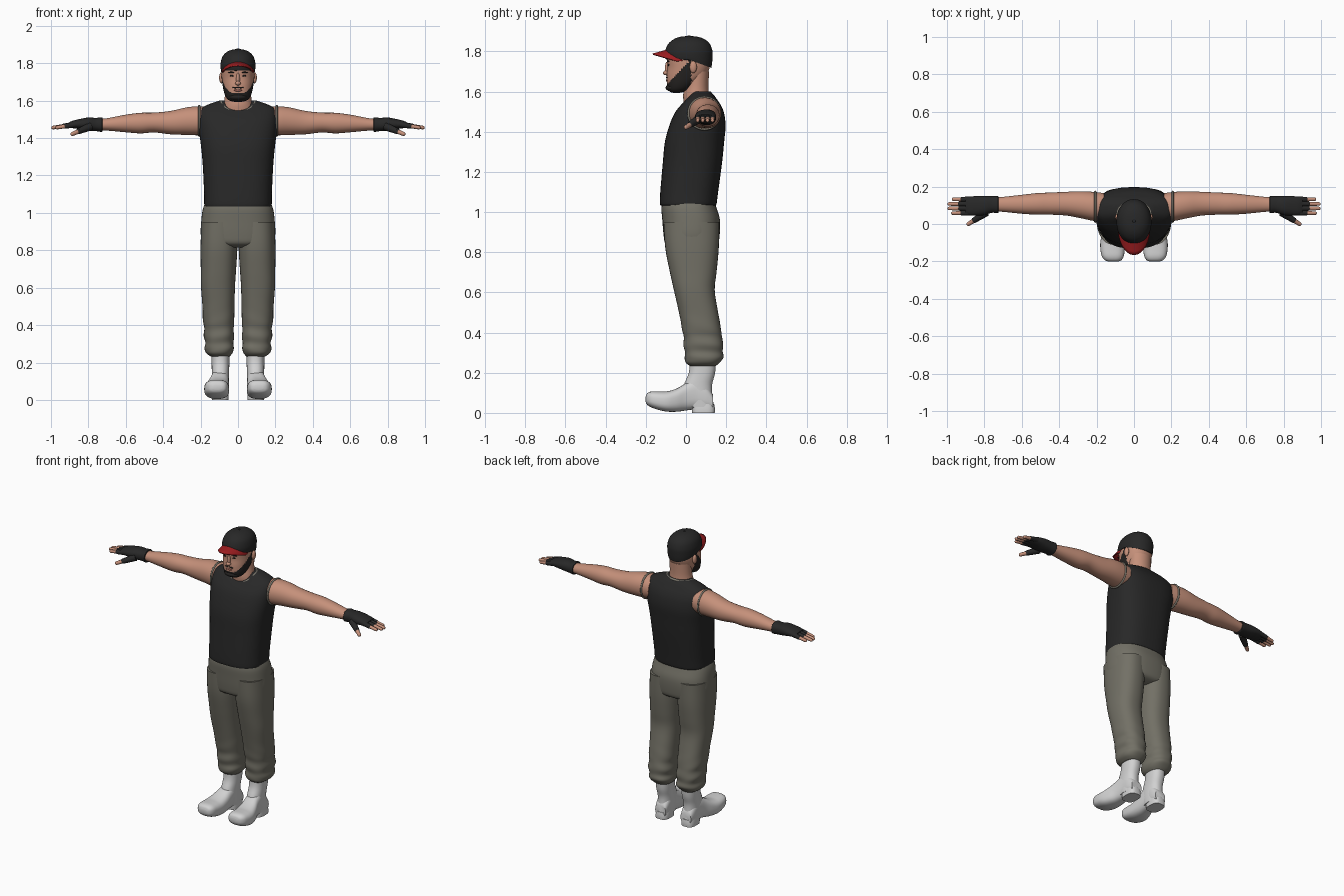
import bpy, bmesh, math
from mathutils import Vector

if "Cube" in bpy.data.objects:
    bpy.data.objects.remove(bpy.data.objects["Cube"])


def material(name, rgb):
    m = bpy.data.materials.new(name)
    m.diffuse_color = (*rgb, 1)
    m.use_nodes = True
    m.node_tree.nodes["Principled BSDF"].inputs["Base Color"].default_value = m.diffuse_color
    return m


SKIN = material("skin", (0.56, 0.28, 0.195))
BLACK = material("black cloth", (0.021, 0.021, 0.021))
HAIR = material("dark hair", (0.018, 0.016, 0.015))
OLIVE = material("olive grey cloth", (0.17, 0.163, 0.132))
WHITE = material("light boots", (0.64, 0.64, 0.64))
RED = material("red visor", (0.33, 0.012, 0.014))
TRIM = material("grey trim", (0.2, 0.185, 0.15))
LIP = material("lips", (0.36, 0.13, 0.1))


def finish(name, bm, mats, mirror=False):
    bmesh.ops.recalc_face_normals(bm, faces=bm.faces)
    me = bpy.data.meshes.new(name)
    bm.to_mesh(me)
    bm.free()
    for m in mats:
        me.materials.append(m)
    ob = bpy.data.objects.new(name, me)
    bpy.context.collection.objects.link(ob)
    if mirror:
        ob.modifiers.new("mirror", 'MIRROR').use_mirror_merge = False
    return ob


def resample(secs, k):
    """Catmull-Rom interpolation through the cross-sections."""
    out = []
    for i in range(len(secs) - 1):
        p = [secs[max(i - 1, 0)], secs[i], secs[i + 1], secs[min(i + 2, len(secs) - 1)]]
        for j in range(k):
            t = j / k
            out.append([0.5 * (2 * b + (c - a) * t + (2 * a - 5 * b + 4 * c - d) * t * t
                               + (3 * b - a - 3 * c + d) * t ** 3) for a, b, c, d in zip(*p)])
    return out + [list(secs[-1])]


def loft(name, axis, secs, mats, n=40, k=4, e=2.3, mirror=False, fold=0, rule=None, warp=None):
    """Skin oval sections (position, a0, a1, b0, b1) along an axis."""
    bm = bmesh.new()
    rings = []
    for t, a0, a1, b0, b1 in resample(secs, k):
        ring = []
        for i in range(n):
            w = 2 * math.pi * i / n
            c, s = math.cos(w), math.sin(w)
            f = 1 + fold * math.sin(3 * w + t * 75) * max(0, min(1, (0.55 - t) * 4))
            a = (a0 + a1) / 2 + (a1 - a0) / 2 * f * math.copysign(abs(c) ** (2 / e), c)
            b = (b0 + b1) / 2 + (b1 - b0) / 2 * f * math.copysign(abs(s) ** (2 / e), s)
            co = Vector({'X': (t, a, b), 'Y': (a, t, b), 'Z': (a, b, t)}[axis])
            ring.append(bm.verts.new(warp(co) if warp else co))
        rings.append(ring)
    for r, q in zip(rings, rings[1:]):
        for i in range(n):
            bm.faces.new((r[i], r[(i + 1) % n], q[(i + 1) % n], q[i]))
    bm.faces.new(rings[0])
    bm.faces.new(rings[-1])
    if rule:
        for f in bm.faces:
            f.material_index = rule(f.calc_center_median())
    return finish(name, bm, mats, mirror)


def sym(secs):
    return [(z, -r, r, y0, y1) for z, r, y0, y1 in secs]


def rod(name, p0, p1, r0, r1, mat):
    """Tapered rod with a rounded end, mirrored to both sides."""
    p0, p1 = Vector(p0), Vector(p1)
    bm = bmesh.new()
    bmesh.ops.create_cone(bm, cap_ends=True, segments=14, radius1=r0, radius2=r1, depth=(p1 - p0).length)
    rot = (p1 - p0).to_track_quat('Z', 'Y')
    for v in bm.verts:
        v.co = rot @ v.co + (p0 + p1) / 2
    s = bmesh.ops.create_uvsphere(bm, u_segments=14, v_segments=8, radius=r1)
    bmesh.ops.translate(bm, verts=s['verts'], vec=p1)
    return finish(name, bm, [mat], True)


def blob(name, loc, size, mat, mirror=True):
    bm = bmesh.new()
    bmesh.ops.create_uvsphere(bm, u_segments=18, v_segments=12, radius=1)
    for v in bm.verts:
        v.co = Vector(loc) + v.co * Vector(size)
    return finish(name, bm, [mat], mirror)


def piping(name, pts, r, mat, mirror=False):
    """Closed thin tube through points."""
    cu = bpy.data.curves.new(name, 'CURVE')
    cu.dimensions, cu.bevel_depth, cu.bevel_resolution = '3D', r, 2
    sp = cu.splines.new('POLY')
    sp.points.add(len(pts) - 1)
    for p, c in zip(sp.points, pts):
        p.co = (*c, 1)
    sp.use_cyclic_u = True
    tmp = bpy.data.objects.new("tmp", cu)
    bpy.context.collection.objects.link(tmp)
    bpy.context.view_layer.update()
    bm = bmesh.new()
    me = bpy.data.meshes.new_from_object(tmp.evaluated_get(bpy.context.evaluated_depsgraph_get()))
    bm.from_mesh(me)
    bpy.data.objects.remove(tmp)
    bpy.data.meshes.remove(me)
    for f in bm.faces:
        f.material_index = 0
    return finish(name, bm, [mat], mirror)


TURN = [2 * math.pi * i / 40 for i in range(40)]

# Sleeveless shirt with trim at neck and armholes
loft("shirt", 'Z', sym([(1.035, .172, -.122, .145), (1.04, .18, -.13, .152), (1.10, .181, -.128, .16),
     (1.25, .188, -.115, .18), (1.35, .197, -.105, .19), (1.43, .207, -.083, .197), (1.49, .21, -.058, .19),
     (1.53, .208, -.028, .175), (1.56, .195, 0, .155), (1.583, .15, .02, .138), (1.6, .10, .04, .12)]),
     [BLACK], n=56, e=2.6)
piping("collar_trim", [(.09 * math.cos(w), .055 + .066 * math.sin(w),
       1.594 - .056 * max(0, -math.sin(w)) ** 1.3) for w in TURN], .007, TRIM)
piping("armhole_trim", [(.207, .092 + .08 * math.cos(w), 1.492 + .08 * math.sin(w)) for w in TURN],
       .006, TRIM, True)

# Trousers: hips and two gathered legs
loft("trouser_hips", 'Z', sym([(1.06, .172, -.115, .14), (1.02, .188, -.122, .152), (.96, .196, -.118, .169),
     (.88, .199, -.111, .167), (.835, .18, -.1, .155), (.815, .1, -.06, .11)]), [OLIVE], n=48, e=2.5)
loft("trouser_leg", 'Z', [(.95, .002, .196, -.112, .165), (.82, .003, .2, -.103, .163), (.70, .01, .199, -.08, .152),
     (.61, .016, .198, -.06, .143), (.5, .019, .19, -.035, .16), (.42, .02, .187, -.02, .174),
     (.38, .024, .18, -.012, .178), (.34, .02, .183, -.012, .186), (.305, .026, .175, -.006, .182),
     (.275, .021, .178, -.007, .186), (.25, .03, .17, .0, .168), (.233, .045, .148, .02, .148)],
     [OLIVE], e=2.4, mirror=True, fold=.015)

# Boots: shaft, foot and heel
loft("boot_shaft", 'Z', [(.27, .045, .142, .02, .15), (.2, .046, .141, .014, .145), (.14, .048, .14, -.01, .13),
     (.08, .048, .14, -.02, .132), (.03, .05, .138, .0, .14)], [WHITE], mirror=True)
loft("boot_foot", 'Y', [(-.201, .085, .135, .055, .08), (-.193, .067, .156, .04, .098), (-.17, .054, .173, .026, .107),
     (-.13, .049, .18, .013, .107), (-.09, .047, .179, .006, .108), (-.045, .047, .167, .006, .122),
     (0, .048, .151, .012, .148), (.05, .049, .142, .018, .17), (.1, .05, .138, .016, .14),
     (.135, .055, .13, .016, .09)], [WHITE], e=2.7, mirror=True)
loft("boot_heel", 'Z', [(0, .05, .138, .03, .143), (.02, .05, .138, .028, .144), (.045, .053, .135, .025, .14)],
     [WHITE], k=2, e=3, mirror=True)

# Arms
loft("arm", 'X', [(.16, .02, .165, 1.42, 1.563), (.21, .016, .171, 1.415, 1.57), (.28, .03, .175, 1.417, 1.563),
     (.36, .045, .172, 1.42, 1.545), (.45, .05, .168, 1.43, 1.536), (.52, .05, .165, 1.425, 1.535),
     (.6, .055, .156, 1.431, 1.525), (.7, .065, .145, 1.44, 1.506), (.75, .068, .142, 1.442, 1.502)],
     [SKIN], e=2.1, mirror=True)

# Fingerless gloves with bare fingertips
loft("glove", 'X', [(.725, .062, .146, 1.436, 1.508), (.73, .058, .15, 1.433, 1.511), (.76, .06, .149, 1.437, 1.508),
     (.8, .048, .15, 1.44, 1.51), (.84, .045, .15, 1.447, 1.503), (.88, .046, .145, 1.452, 1.494),
     (.9, .055, .138, 1.456, 1.486)], [BLACK], n=28, mirror=True)
for i, (y0, y1, tip) in enumerate([(.06, .058, .968), (.085, .083, .988), (.109, .107, .989), (.132, .132, .965)]):
    a, b = Vector((.86, y0, 1.474)), Vector((tip, y1, 1.456))
    rod(f"finger_{i}", a, b, .0135, .0095, SKIN)
    rod(f"glove_finger_{i}", a, a.lerp(b, .55), .0155, .0135, BLACK)
a, b = Vector((.79, .062, 1.462)), Vector((.885, .0, 1.422))
rod("thumb", a, b, .017, .011, SKIN)
rod("glove_thumb", a, a.lerp(b, .66), .022, .0155, BLACK)

# Neck and head, with the beard as a region along the jaw
loft("neck", 'Z', sym([(1.5, .09, -.005, .13), (1.55, .086, -.012, .122), (1.585, .076, -.014, .115),
     (1.63, .07, -.005, .112), (1.7, .07, 0, .115)]), [SKIN], n=32, e=2)
loft("head", 'Z', sym([(1.594, .02, -.065, -.03), (1.599, .042, -.08, -.01), (1.612, .06, -.09, .02),
     (1.64, .073, -.095, .055), (1.68, .082, -.096, .1), (1.72, .087, -.092, .118), (1.76, .088, -.095, .122),
     (1.8, .086, -.092, .12), (1.85, .05, -.05, .08)]), [SKIN, HAIR], n=80, k=7, e=2.2,
     rule=lambda c: int(c.y < .026 and c.z < 1.642 + 1.05 * max(0, c.y + .088) and c.z < 1.775))
blob("beard_chin", (0, -.06, 1.619), (.052, .042, .021), HAIR, False)
blob("ear", (.089, .036, 1.722), (.012, .018, .03), SKIN)
blob("nose_tip", (0, -.099, 1.693), (.015, .016, .012), SKIN, False)
blob("nose_bridge", (0, -.094, 1.715), (.01, .011, .034), SKIN, False)
blob("mouth", (0, -.094, 1.655), (.024, .006, .006), LIP, False)
blob("moustache", (.014, -.094, 1.67), (.016, .005, .004), HAIR)
blob("eye", (.033, -.087, 1.733), (.011, .005, .005), HAIR)
blob("eyebrow", (.034, -.088, 1.751), (.02, .007, .004), HAIR)


# Cap, its rim dipping towards the back
def dip(v):
    if v.z < 1.79:
        v.z -= .36 * max(0, v.y - .01) * (1.79 - v.z) / .03
    return v


loft("cap", 'Z', sym([(1.76, .09, -.1, .126), (1.775, .093, -.104, .131), (1.8, .093, -.104, .132),
     (1.835, .083, -.09, .12), (1.858, .063, -.065, .097), (1.871, .037, -.035, .066), (1.876, .008, .0, .03)]),
     [BLACK], n=56, e=2.1, warp=dip)
blob("cap_button", (0, .015, 1.875), (.008, .008, .005), BLACK, False)

# Curved visor
bm = bmesh.new()
rows = []
for i in range(33):
    w = math.radians(-80 + 5 * i)
    c, s = math.cos(w), math.sin(w)
    rows.append([bm.verts.new((.085 * s * (1 - .03 * t), -.02 * t - (.085 + .06 * t) * c,
                               1.742 + (.066 - .022 * t) * c)) for t in (0, .25, .5, .75, 1)])
for r, q in zip(rows, rows[1:]):
    for j in range(4):
        bm.faces.new((r[j], r[j + 1], q[j + 1], q[j]))
visor = finish("visor", bm, [RED])
sol = visor.modifiers.new("thickness", 'SOLIDIFY')
sol.thickness, sol.offset = .007, 0

# Smooth shading with sharp rims
for ob in bpy.context.scene.objects:
    ob.select_set(True)
bpy.context.view_layer.objects.active = visor
bpy.ops.object.shade_smooth_by_angle(angle=math.radians(50))
